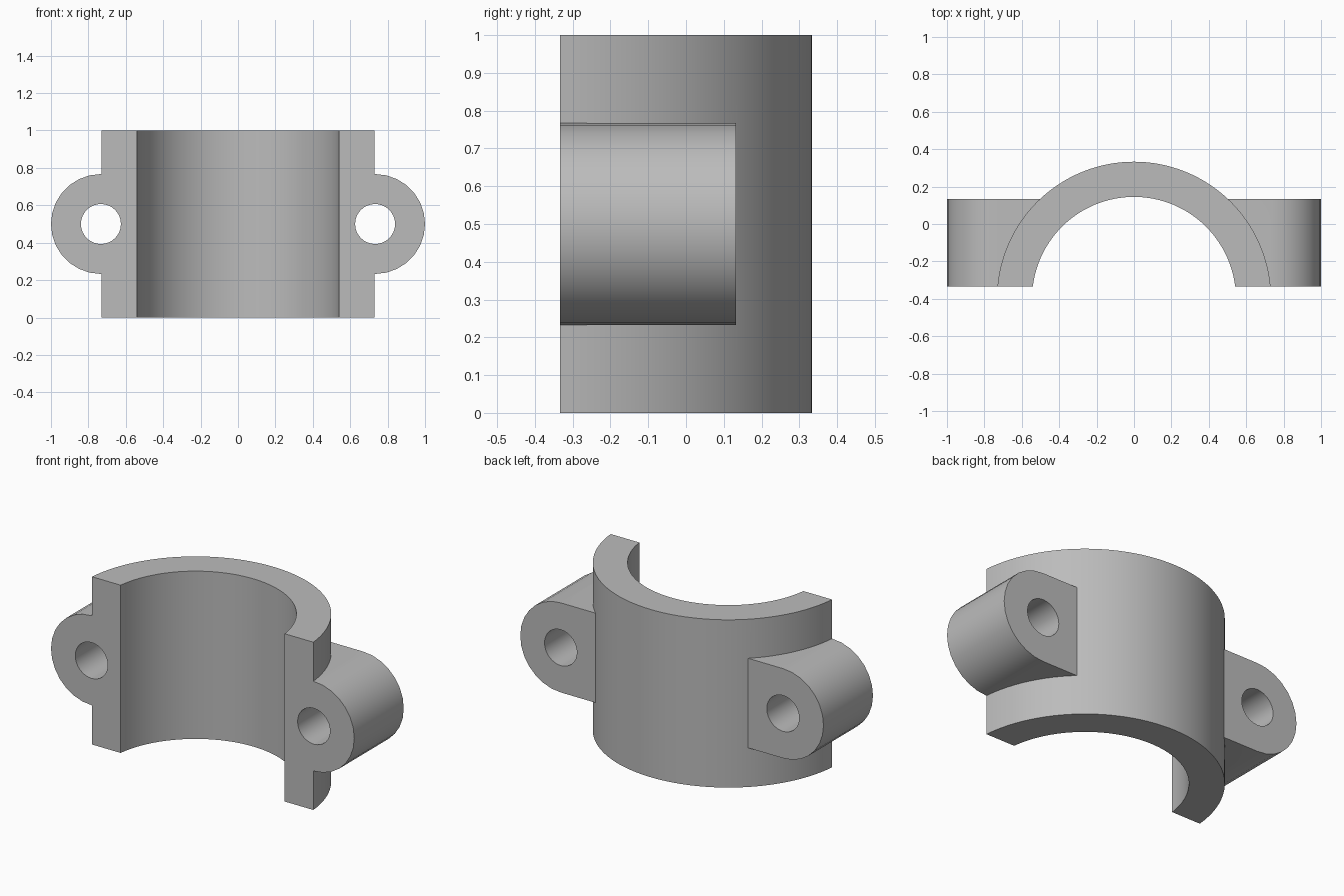
import bpy
import bmesh
from math import cos, sin, pi, asin, radians

cube = bpy.data.objects.get("Cube")
if cube:
    bpy.data.objects.remove(cube, do_unlink=True)

FRONT, EAR_BACK, HEIGHT = -0.333, 0.133, 1.0
AXIS_Y, OUTER, INNER = -0.4, 0.733, 0.545
EAR_X, EAR_Z, EAR_R, HOLE_R = 0.733, 0.5, 0.267, 0.107

grey = bpy.data.materials.new("plain_grey")
grey.use_nodes = True
colour = (0.5, 0.5, 0.5, 1)
grey.diffuse_color = colour
grey.node_tree.nodes["Principled BSDF"].inputs["Base Color"].default_value = colour


def arc(cx, cy, r, start, end, steps):
    angles = [start + (end - start) * i / steps for i in range(steps + 1)]
    return [(cx + r * cos(a), cy + r * sin(a)) for a in angles]


def prism(name, outline, place, offset):
    """Extrude a flat outline, mapped to 3D by place, along offset."""
    bm = bmesh.new()
    face = bm.faces.new([bm.verts.new(place(u, v)) for u, v in outline])
    extruded = bmesh.ops.extrude_face_region(bm, geom=[face], use_keep_orig=True)
    verts = [g for g in extruded["geom"] if isinstance(g, bmesh.types.BMVert)]
    bmesh.ops.translate(bm, verts=verts, vec=offset)
    bmesh.ops.recalc_face_normals(bm, faces=bm.faces)
    mesh = bpy.data.meshes.new(name)
    bm.to_mesh(mesh)
    bm.free()
    mesh.materials.append(grey)
    obj = bpy.data.objects.new(name, mesh)
    bpy.context.collection.objects.link(obj)
    return obj


def combine(target, tool, operation):
    mod = target.modifiers.new(operation, "BOOLEAN")
    mod.operation, mod.solver, mod.object = operation, "EXACT", tool
    bpy.context.view_layer.objects.active = target
    bpy.ops.object.modifier_apply(modifier=mod.name)
    bpy.data.objects.remove(tool, do_unlink=True)


# Half-round body, cut flat at the front
lean = asin((FRONT - AXIS_Y) / OUTER)
clamp = prism("half_clamp", arc(0, AXIS_Y, OUTER, lean, pi - lean, 64),
              lambda u, v: (u, v, 0), (0, 0, HEIGHT))

# Rounded ears on both sides
for side in (1, -1):
    outline = [(0.45, EAR_Z - EAR_R)]
    outline += arc(EAR_X, EAR_Z, EAR_R, -pi / 2, pi / 2, 14)
    outline += [(0.45, EAR_Z + EAR_R)]
    ear = prism("ear", outline, lambda u, v: (side * u, FRONT, v),
                (0, EAR_BACK - FRONT, 0))
    combine(clamp, ear, "UNION")

# Main bore
bore = prism("bore_cutter", arc(0, AXIS_Y, INNER, 0, 2 * pi, 128)[:-1],
             lambda u, v: (u, v, -0.1), (0, 0, HEIGHT + 0.2))
combine(clamp, bore, "DIFFERENCE")

# Bolt holes
for side in (1, -1):
    hole = prism("hole_cutter", arc(side * EAR_X, EAR_Z, HOLE_R, 0, 2 * pi, 32)[:-1],
                 lambda u, v: (u, FRONT - 0.1, v), (0, 0.8, 0))
    combine(clamp, hole, "DIFFERENCE")

bpy.ops.object.select_all(action="DESELECT")
clamp.select_set(True)
bpy.context.view_layer.objects.active = clamp
bpy.ops.object.shade_smooth_by_angle(angle=radians(30))
